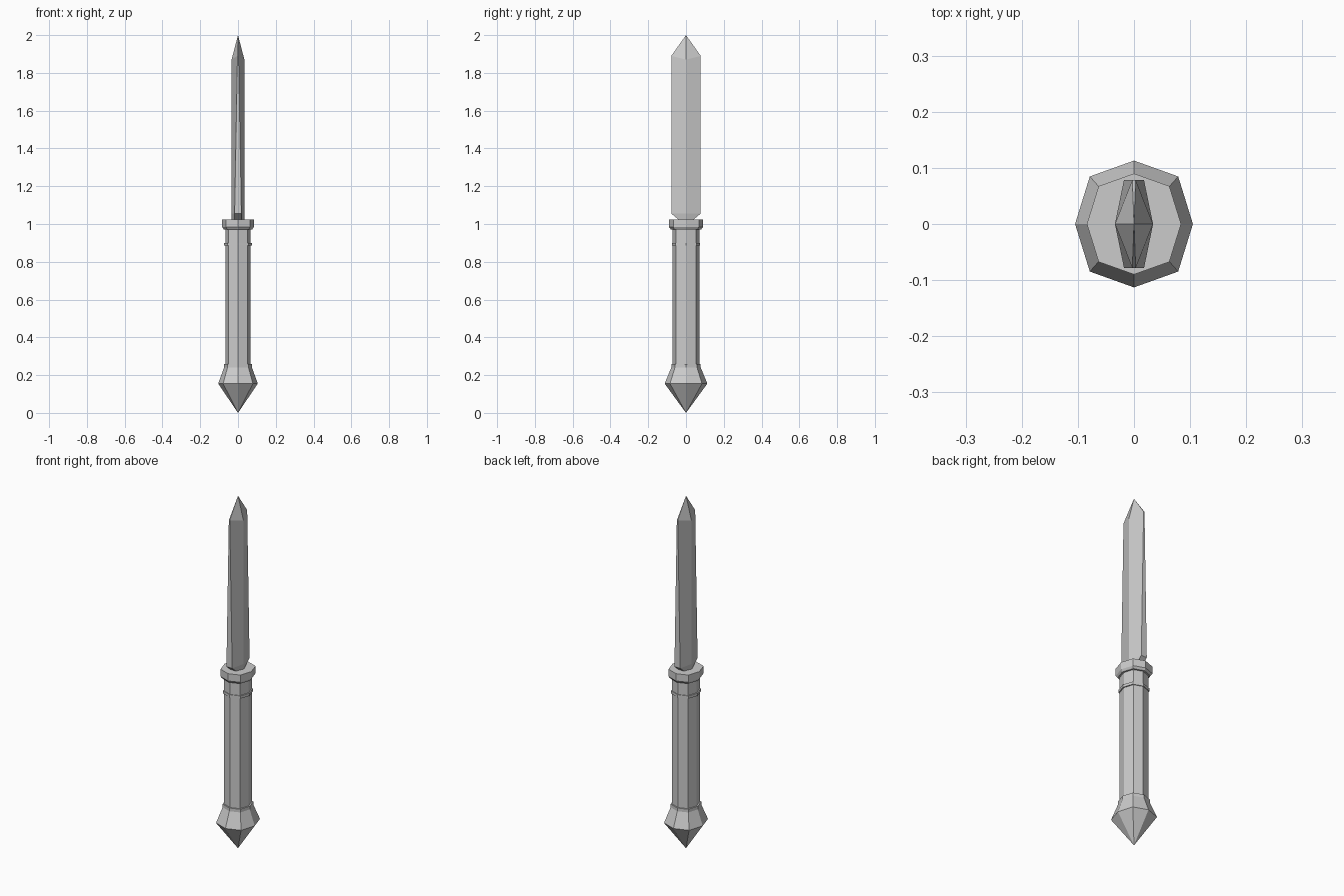
import bpy, bmesh

if "Cube" in bpy.data.objects:
    bpy.data.objects.remove(bpy.data.objects["Cube"])


def loft(name, rings, tip_low=None, tip_high=None):
    """Skin a stack of equal-sized vertex rings, closing ends with a cap or a point."""
    bm = bmesh.new()
    loops = [[bm.verts.new(p) for p in ring] for ring in rings]
    n = len(loops[0])
    for a, b in zip(loops, loops[1:]):
        for i in range(n):
            j = (i + 1) % n
            bm.faces.new((a[i], a[j], b[j], b[i]))
    for loop, tip in ((loops[0], tip_low), (loops[-1], tip_high)):
        if tip is None:
            bm.faces.new(loop)
        else:
            t = bm.verts.new(tip)
            for i in range(n):
                bm.faces.new((loop[i], loop[(i + 1) % n], t))
    bmesh.ops.recalc_face_normals(bm, faces=bm.faces)
    me = bpy.data.meshes.new(name)
    bm.to_mesh(me)
    bm.free()
    ob = bpy.data.objects.new(name, me)
    bpy.context.collection.objects.link(ob)
    return ob


def octagon(rx, ry, z):
    """Slightly bulged octagon with corners on the axes."""
    k = 0.75
    unit = [(1, 0), (k, k), (0, 1), (-k, k), (-1, 0), (-k, -k), (0, -1), (k, -k)]
    return [(x * rx, y * ry, z) for x, y in unit]


def turned(name, profile, **tips):
    return loft(name, [octagon(*p) for p in profile], **tips)


# Pointed pommel with flared shoulder
turned("pommel", [(0.105, 0.113, 0.155), (0.074, 0.078, 0.24)], tip_low=(0, 0, 0))
# Collar between pommel and grip
turned("lower_collar", [(0.074, 0.078, 0.238), (0.074, 0.078, 0.258)])
# Long grip
turned("grip", [(0.066, 0.071, 0.24), (0.066, 0.071, 0.985)])
# Thin ring near the top of the grip
turned("upper_ring", [(0.073, 0.075, 0.885), (0.073, 0.075, 0.9)])
# Guard with bevelled underside
turned("guard", [(0.076, 0.081, 0.972), (0.084, 0.09, 0.984), (0.084, 0.09, 1.025)])


def blade_ring(mid, edge, y, z):
    """Hexagonal section: thick centre ridge, narrow flat edges."""
    return [(mid, 0, z), (edge, y, z), (-edge, y, z),
            (-mid, 0, z), (-edge, -y, z), (edge, -y, z)]


# Double-edged blade, its blunt edges narrowing towards the point
top = blade_ring(0.034, 0.003, 0.078, 1.89)
top[0], top[3] = (0.034, 0, 1.87), (-0.034, 0, 1.87)
loft("blade", [blade_ring(0.034, 0.018, 0.035, 1.02),
               blade_ring(0.034, 0.018, 0.078, 1.055), top],
     tip_high=(0, 0, 2.0))
